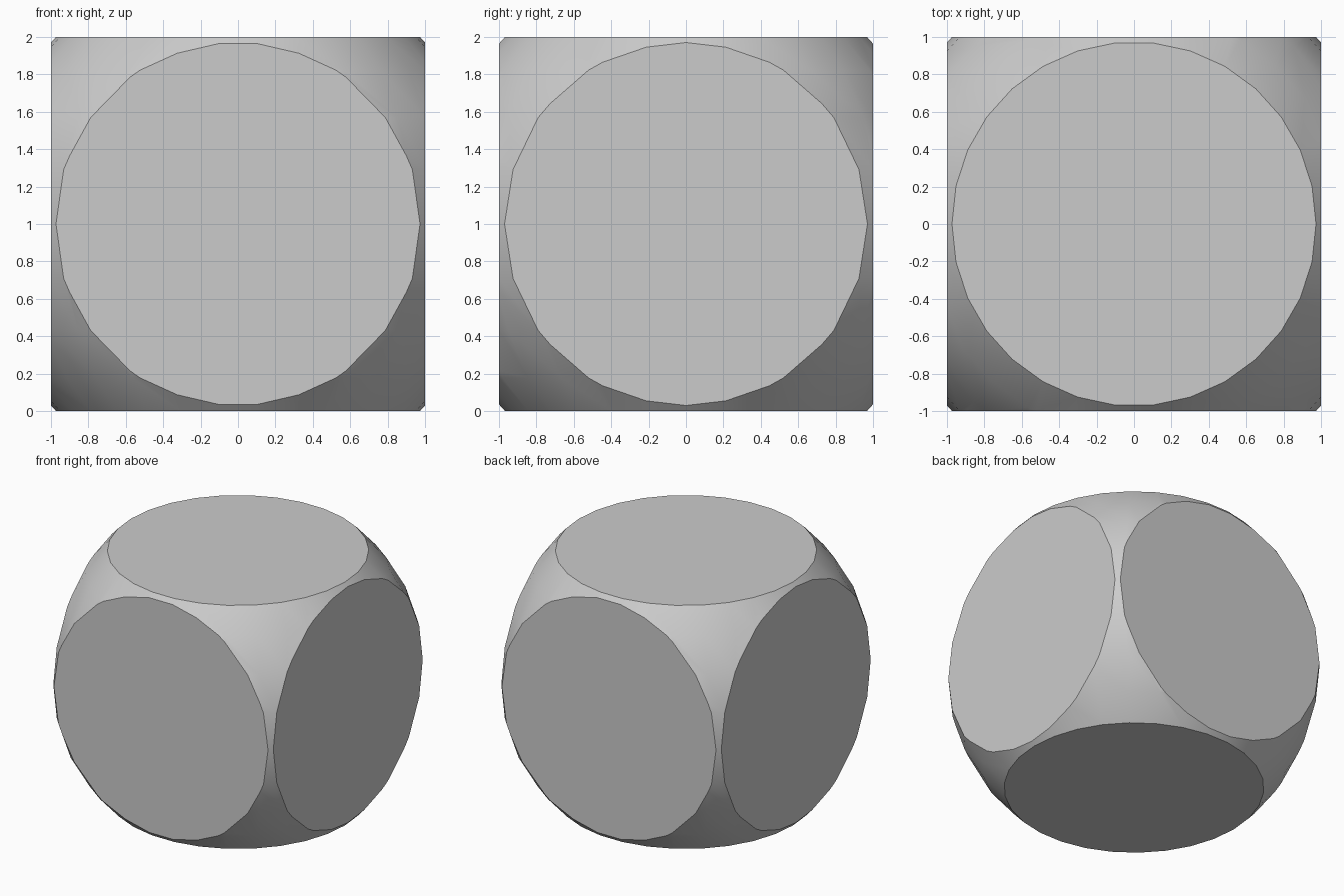
import bpy
import bmesh
from math import cos, sin, radians
from mathutils import Vector

cube = bpy.data.objects.get("Cube")
if cube:
    bpy.data.objects.remove(cube, do_unlink=True)

RADIUS = 1.4
STEP = 12  # degrees between meridians and between rings
CENTRE = Vector((0, 0, 1))

bm = bmesh.new()

# Ball: stacked rings with one on the equator and small flat polar ends
rings = []
for lat in range(-84, 85, STEP):
    r, z = RADIUS * cos(radians(lat)), RADIUS * sin(radians(lat))
    rings.append([bm.verts.new((r * cos(radians(a)), r * sin(radians(a)), z))
                  for a in range(0, 360, STEP)])
for low, high in zip(rings, rings[1:]):
    for i in range(len(low)):
        bm.faces.new((low[i - 1], low[i], high[i], high[i - 1]))
bm.faces.new(rings[-1])
bm.faces.new(rings[0][::-1])

# Six flat sides: slice the ball by the cube planes and cap each cut
for axis in range(3):
    for sign in (-1, 1):
        normal = Vector((0, 0, 0))
        normal[axis] = sign
        cut = bmesh.ops.bisect_plane(
            bm, geom=bm.verts[:] + bm.edges[:] + bm.faces[:],
            plane_co=normal, plane_no=normal, clear_outer=True)
        rim = [e for e in cut["geom_cut"] if isinstance(e, bmesh.types.BMEdge)]
        bmesh.ops.edgeloop_fill(bm, edges=rim)

bmesh.ops.recalc_face_normals(bm, faces=bm.faces[:])
bmesh.ops.translate(bm, verts=bm.verts[:], vec=CENTRE)

mesh = bpy.data.meshes.new("rounded_cube")
bm.to_mesh(mesh)
bm.free()
body = bpy.data.objects.new("rounded_cube", mesh)
bpy.context.collection.objects.link(body)

# Plain grey finish
grey = bpy.data.materials.new("light_grey")
grey.use_nodes = True
colour = (0.6, 0.6, 0.6, 1)
grey.diffuse_color = colour
grey.node_tree.nodes["Principled BSDF"].inputs["Base Color"].default_value = colour
mesh.materials.append(grey)

# Smooth corners, crisp rims around the flat sides
bpy.context.view_layer.objects.active = body
body.select_set(True)
bpy.ops.object.shade_smooth_by_angle(angle=radians(30))
